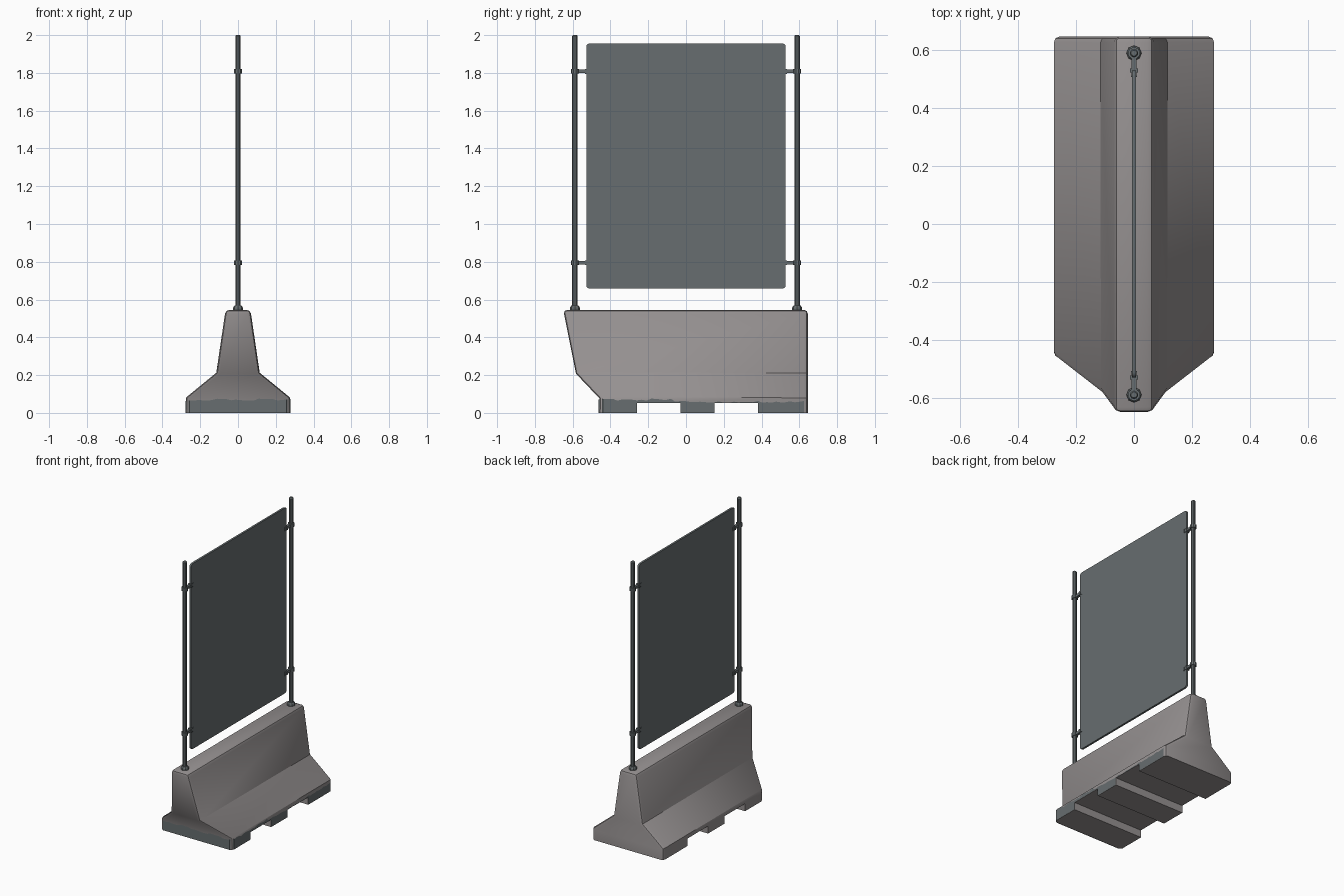
import bpy, bmesh, math, random
from mathutils import Vector, Matrix

if "Cube" in bpy.data.objects:
    bpy.data.objects.remove(bpy.data.objects["Cube"])

random.seed(4)


def material(name, rgb):
    m = bpy.data.materials.new(name)
    m.diffuse_color = (*rgb, 1)
    m.use_nodes = True
    m.node_tree.nodes["Principled BSDF"].inputs["Base Color"].default_value = m.diffuse_color
    return m


CONCRETE = material("concrete grey", (0.30, 0.28, 0.28))
STEEL = material("blue grey steel", (0.135, 0.155, 0.16))


def finish(bm, name, mat, angle=35):
    bmesh.ops.recalc_face_normals(bm, faces=bm.faces)
    me = bpy.data.meshes.new(name)
    bm.to_mesh(me)
    bm.free()
    ob = bpy.data.objects.new(name, me)
    bpy.context.collection.objects.link(ob)
    me.materials.append(mat)
    bpy.ops.object.select_all(action='DESELECT')
    ob.select_set(True)
    bpy.context.view_layer.objects.active = ob
    if angle:
        bpy.ops.object.shade_smooth_by_angle(angle=math.radians(angle))
    return ob


def add_box(bm, lo, hi):
    lo, hi = Vector(lo), Vector(hi)
    m = Matrix.Translation((lo + hi) / 2) @ Matrix.Diagonal((*(hi - lo), 1))
    return bmesh.ops.create_cube(bm, size=1, matrix=m)["verts"]


def add_tube(bm, y, z0, z1, r0, r1=None, sides=10):
    bmesh.ops.create_cone(bm, cap_ends=True, segments=sides, radius1=r0,
                          radius2=r0 if r1 is None else r1, depth=z1 - z0,
                          matrix=Matrix.Translation((0, y, (z0 + z1) / 2)))


# Concrete barrier: levels of (half width, height, front y), straight back
LEVELS = [(0.276, 0, -0.46), (0.276, 0.08, -0.46),
          (0.115, 0.212, -0.585), (0.066, 0.545, -0.65)]
BACK = 0.645
NOTCHES = [(-0.26, -0.03), (0.15, 0.38)]

bm = bmesh.new()
rings = [[bm.verts.new(p) for p in ((-w, f, z), (w, f, z), (w, BACK, z), (-w, BACK, z))]
         for w, z, f in LEVELS]
for a, b in zip(rings, rings[1:]):
    for i in range(4):
        j = (i + 1) % 4
        bm.faces.new((a[i], a[j], b[j], b[i]))
bm.faces.new(rings[0][::-1])
bm.faces.new(rings[-1])
soft = [e for e in bm.edges
        if abs(e.verts[0].co.z - e.verts[1].co.z) > 0.01
        or min(v.co.z for v in e.verts) > 0.5]
bmesh.ops.bevel(bm, geom=soft, offset=0.02, offset_type='OFFSET',
                segments=2, profile=0.5, affect='EDGES')
barrier = finish(bm, "concrete_barrier", CONCRETE, 0)

# Fork channels cut through the foot
for y0, y1 in NOTCHES:
    bm = bmesh.new()
    add_box(bm, (-0.5, y0, -0.1), (0.5, y1, 0.052))
    cutter = finish(bm, "channel_cutter", CONCRETE, 0)
    cutter.hide_render = True
    mod = barrier.modifiers.new("channel", 'BOOLEAN')
    mod.operation = 'DIFFERENCE'
    mod.object = cutter
    bpy.ops.object.select_all(action='DESELECT')
    barrier.select_set(True)
    bpy.context.view_layer.objects.active = barrier
    bpy.ops.object.modifier_apply(modifier=mod.name)
    bpy.data.objects.remove(cutter)
bpy.ops.object.shade_smooth_by_angle(angle=math.radians(35))

# Ragged dirt stain: thin skin round the foot, skipping the channels
corners = [Vector(p) for p in ((-0.278, -0.44), (-0.257, -0.462), (0.257, -0.462),
                               (0.278, -0.44), (0.278, NOTCHES[0][0]), (0.278, NOTCHES[0][1]),
                               (0.278, NOTCHES[1][0]), (0.278, NOTCHES[1][1]), (0.278, 0.625))]
bm = bmesh.new()
top = 0.062
for p, q in zip(corners, corners[1:]):
    n = max(1, round((q - p).length / 0.025))
    mid = (p.y + q.y) / 2
    low = 0.052 if p.x > 0.27 and any(a < mid < b for a, b in NOTCHES) else 0
    for i in range(n):
        a, b = p.lerp(q, i / n), p.lerp(q, (i + 1) / n)
        base = 0.07 if b.y < -0.08 else 0.058
        new = base + random.uniform(-0.006, 0.006)
        bm.faces.new([bm.verts.new(c) for c in ((a.x, a.y, low), (b.x, b.y, low),
                                                (b.x, b.y, new), (a.x, a.y, top))])
        top = new
bmesh.ops.remove_doubles(bm, verts=bm.verts, dist=0.0003)
stain = finish(bm, "dirt_stain", STEEL, 0)
if sum(f.normal.x for f in stain.data.polygons) < 0:
    stain.data.flip_normals()

# Posts, base collars and panel clamps on both ends
for side, label in ((-1, "front"), (1, "back")):
    y = 0.588 * side
    bm = bmesh.new()
    add_tube(bm, y, 0.53, 1.994, 0.0145)
    add_tube(bm, y, 1.994, 2.0, 0.0145, 0.010)
    finish(bm, label + "_post", STEEL)

    bm = bmesh.new()
    add_tube(bm, y, 0.535, 0.558, 0.026, sides=8)
    add_tube(bm, y, 0.558, 0.568, 0.026, 0.019, sides=8)
    finish(bm, label + "_post_collar", STEEL)

    bm = bmesh.new()
    for z in (0.795, 1.808):
        add_tube(bm, y, z - 0.012, z + 0.012, 0.021)
        ends = sorted((0.508 * side, 0.58 * side))
        add_box(bm, (-0.009, ends[0], z - 0.009), (0.009, ends[1], z + 0.009))
        for a, b, w in ((0.505, 0.511, 0.011), (0.522, 0.535, 0.013)):
            ends = sorted((a * side, b * side))
            add_box(bm, (-w, ends[0], z - 0.013), (w, ends[1], z + 0.013))
    finish(bm, label + "_clamps", STEEL)

# Sign panel with rounded corners
bm = bmesh.new()
add_box(bm, (-0.007, -0.528, 0.658), (0.007, 0.528, 1.956))
corner_edges = [e for e in bm.edges if abs(e.verts[0].co.x - e.verts[1].co.x) > 0.001]
bmesh.ops.bevel(bm, geom=corner_edges, offset=0.018, offset_type='OFFSET',
                segments=3, profile=0.5, affect='EDGES')
finish(bm, "sign_panel", STEEL)
